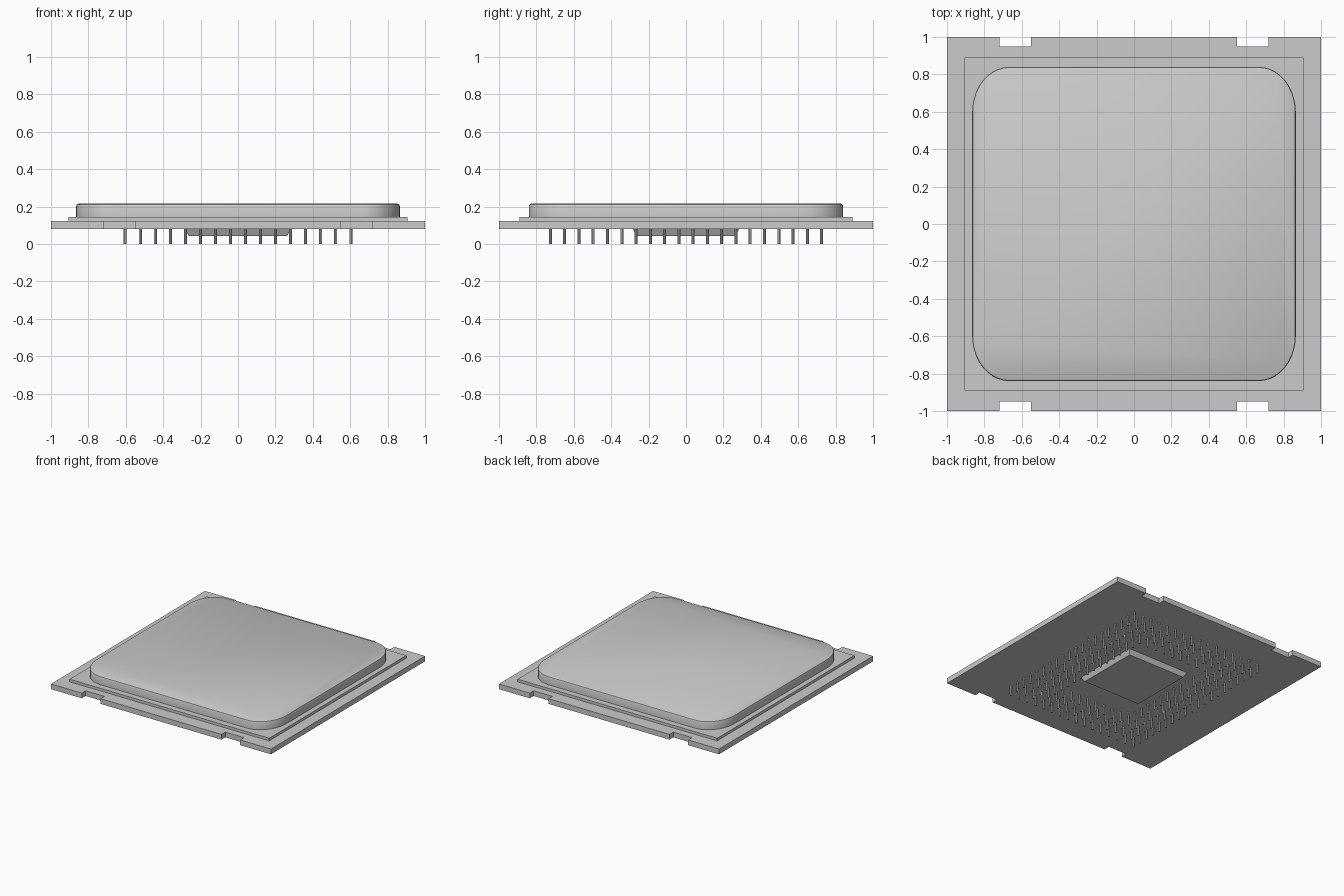
import bpy, bmesh
from math import sin, cos, pi, radians

if "Cube" in bpy.data.objects:
    bpy.data.objects.remove(bpy.data.objects["Cube"])


def finish(name, bm):
    bmesh.ops.recalc_face_normals(bm, faces=bm.faces)
    mesh = bpy.data.meshes.new(name)
    bm.to_mesh(mesh)
    bm.free()
    obj = bpy.data.objects.new(name, mesh)
    bpy.context.collection.objects.link(obj)
    return obj


def loft(name, rings):
    """Join stacked outlines (lists of xyz) into one closed solid."""
    bm = bmesh.new()
    loops = [[bm.verts.new(p) for p in ring] for ring in rings]
    n = len(loops[0])
    for a, b in zip(loops, loops[1:]):
        for i in range(n):
            j = (i + 1) % n
            bm.faces.new((a[i], a[j], b[j], b[i]))
    bm.faces.new(loops[0][::-1])
    bm.faces.new(loops[-1])
    return finish(name, bm)


def rect(hx, hy, z):
    return [(-hx, -hy, z), (hx, -hy, z), (hx, hy, z), (-hx, hy, z)]


def rounded(hx, hy, rx, ry, z, steps=10):
    points = []
    for q, (sx, sy) in enumerate([(1, 1), (-1, 1), (-1, -1), (1, -1)]):
        for i in range(steps + 1):
            a = (q + i / steps) * pi / 2
            points.append((sx * (hx - rx) + rx * cos(a),
                           sy * (hy - ry) + ry * sin(a), z))
    return points


def smooth(obj):
    bpy.ops.object.select_all(action='DESELECT')
    obj.select_set(True)
    bpy.context.view_layer.objects.active = obj
    bpy.ops.object.shade_smooth_by_angle(angle=radians(35))


# Circuit board with two notches on the front and back edges
front = [(-1, -1)]
for x0, x1 in ((-0.72, -0.55), (0.55, 0.72)):
    front += [(x0, -1), (x0, -0.95), (x1, -0.95), (x1, -1)]
front.append((1, -1))
outline = front + [(-x, -y) for x, y in front]
loft("board", [[(x, y, z) for x, y in outline] for z in (0.08, 0.123)])

# Thin flange and rounded heat spreader lid
loft("lid_flange", [rect(0.907, 0.89, z) for z in (0.123, 0.145)])
lid_steps = [(0, 0.145), (0, 0.203), (0.003, 0.21), (0.012, 0.215)]
smooth(loft("lid", [rounded(0.865 - d, 0.84 - d, 0.2 - d, 0.24 - d, z)
                    for d, z in lid_steps]))

# Tapered block under the board
loft("under_block", [rect(0.263, 0.263, 0.042), rect(0.284, 0.284, 0.08)])

# Ring of contact pins, four rows deep
COLS, ROWS, DEPTH = 16, 20, 4
bm = bmesh.new()
for i in range(COLS):
    for j in range(ROWS):
        if min(i, COLS - 1 - i, j, ROWS - 1 - j) >= DEPTH:
            continue
        x = -0.603 + 1.206 * i / (COLS - 1)
        y = -0.725 + 1.45 * j / (ROWS - 1)
        pin = bmesh.ops.create_cone(bm, cap_ends=True, segments=8,
                                    radius1=0.008, radius2=0.008, depth=0.08)
        bmesh.ops.translate(bm, verts=pin["verts"], vec=(x, y, 0.04))
smooth(finish("pins", bm))
